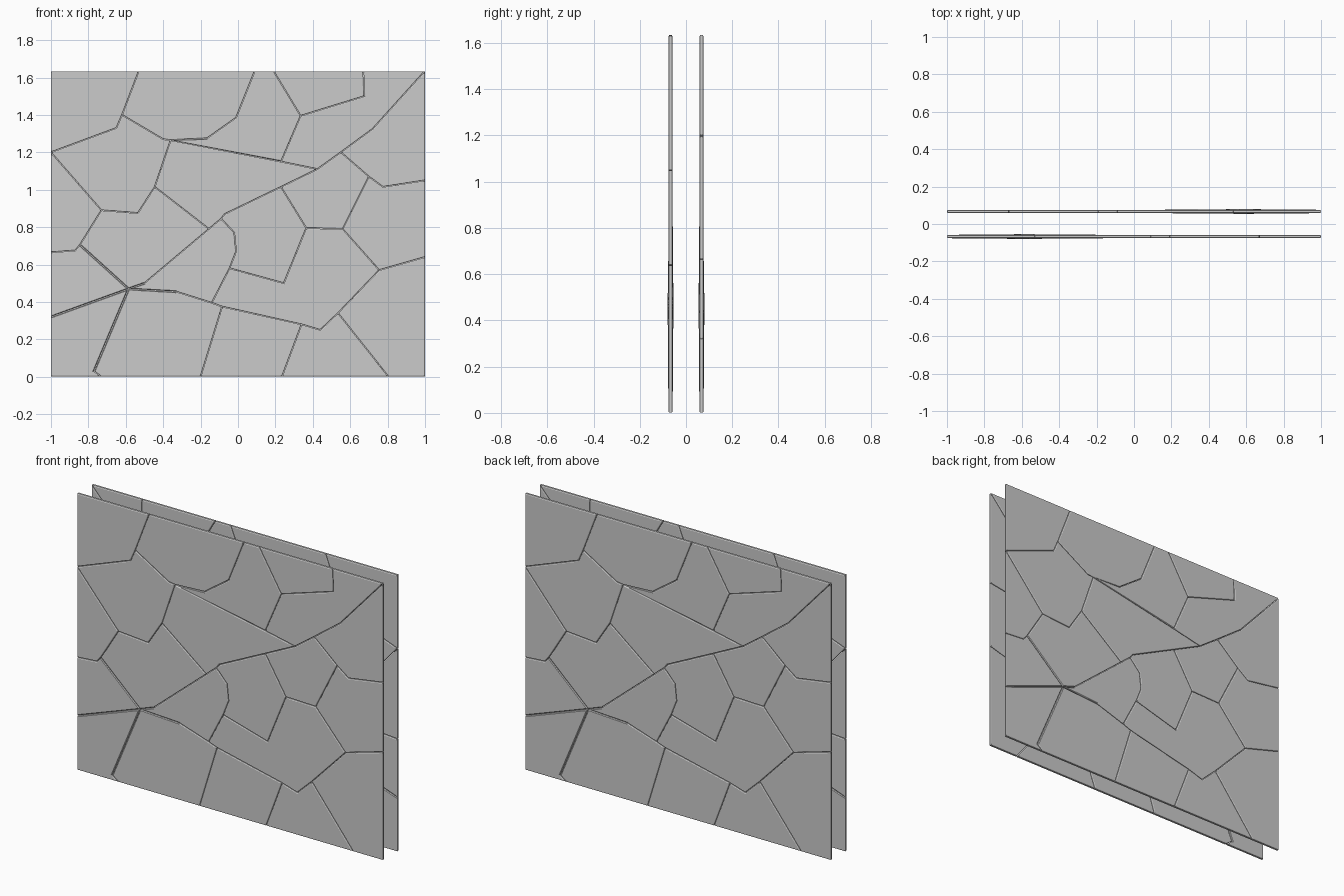
import bpy, bmesh, math
from mathutils import Vector

if "Cube" in bpy.data.objects:
    bpy.data.objects.remove(bpy.data.objects["Cube"])

links = {}          # crack network: point -> connected points


def crack(*pts):
    """Join (x, z) points into the crack network."""
    for a, b in zip(pts, pts[1:]):
        links.setdefault(a, set()).add(b)
        links.setdefault(b, set()).add(a)


# Shared junctions where several cracks meet
HUB, KNOT, TOP_R = (-.585, .47), (-.36, 1.265), (1, 1.635)
J1, J2, J3, J4 = (-.62, 1.40), (.23, 1.15), (.335, 1.395), (.425, 1.11)
J5, J6, J7, J8 = (.55, 1.20), (.70, 1.07), (.56, .79), (.365, .795)
J9, J10, J11 = (.23, 1.015), (-.09, .845), (-.155, .79)
J12, J13, J14 = (-.445, 1.015), (-.73, .89), (-.845, .705)
J15, J16, J17 = (-.045, .58), (-.14, .395), (-.085, .375)
J18, J19, J20 = (.34, .28), (.535, .34), (.755, .57)
LEFT = (-1, 1.20)

# Outer border, counter-clockwise, through every crack end
crack((-1, 0), (-.73, 0), (-.2, 0), (.235, 0), (.805, 0), (1, 0), (1, .64),
      (1, 1.05), TOP_R, (.67, 1.635), (.19, 1.635), (.09, 1.635),
      (-.53, 1.635), (-1, 1.635), LEFT, (-1, .665), (-1, .32), (-1, 0))

# Upper cracks
crack(LEFT, (-.65, 1.33), J1, (-.53, 1.635))
crack(J1, (-.40, 1.27), KNOT, (-.165, 1.275), (-.01, 1.385), (.09, 1.635))
crack(KNOT, J2, J4, J5, (.72, 1.325), TOP_R)
crack(J2, J3, (.19, 1.635))
crack(J3, (.675, 1.50), (.67, 1.635))
# Right-hand cracks
crack(J5, J6, (.775, 1.015), (1, 1.05))
crack(J6, J7, J20, (1, .64))
crack(J7, J8, J9)
# Middle cracks
crack(J4, J9, (-.07, .87), J10, J11, (-.5, .50), HUB)
crack(J10, (-.02, .77), (-.01, .67), J15, J16)
crack(J8, (.245, .50), J15)
# Left-hand cracks
crack(KNOT, J12, J11)
crack(J12, (-.535, .875), J13, LEFT)
crack(J13, J14, (-.87, .675), (-1, .665))
crack(J14, HUB, (-1, .32))
# Lower cracks
crack(HUB, (-.77, .03), (-.73, 0))
crack(HUB, (-.33, .455), J16, J17, (-.2, 0))
crack(J17, J18, (.44, .25), J19, (.805, 0))
crack(J18, (.235, 0))
crack(J19, J20)


def find_plates():
    """Walk the network and return each enclosed plate outline."""
    fan = {p: sorted(n, key=lambda q: math.atan2(q[1] - p[1], q[0] - p[0]))
           for p, n in links.items()}
    seen, plates = set(), []
    for start in [(a, b) for a in links for b in fan[a]]:
        u, v = start
        loop = []
        while (u, v) not in seen:
            seen.add((u, v))
            loop.append(Vector(u))
            around = fan[v]
            u, v = v, around[around.index(u) - 1]
        area = sum(a.cross(b) for a, b in zip(loop, loop[1:] + loop[:1])) if loop else 0
        if area > 0:
            plates.append(loop)
    return plates


def inset(loop, d):
    """Shrink an outline by d with mitred corners."""
    out = []
    for i, p in enumerate(loop):
        e1 = (p - loop[i - 1]).normalized()
        e2 = (loop[(i + 1) % len(loop)] - p).normalized()
        n1, n2 = Vector((-e1.y, e1.x)), Vector((-e2.y, e2.x))
        out.append(p + (n1 + n2) * d / max(1 + n1.dot(n2), .1))
    return out


# Plate edge section: (inset, offset from mid-plane)
SECTION = [(.006, -.009), (.0015, -.006), (.0015, .006), (.006, .009)]
MID_Y = -.067


def build_wall(name, turn):
    bm = bmesh.new()
    for loop in find_plates():
        rings = []
        for d, off in SECTION:
            ring = []
            for p, q in zip(loop, inset(loop, d)):
                swell = 1.4 if (p - Vector(HUB)).length < .01 else 1   # raised hub
                ring.append(bm.verts.new((q.x, MID_Y + off * swell, q.y)))
            rings.append(ring)
        bm.faces.new(rings[0])
        bm.faces.new(rings[-1][::-1])
        n = len(loop)
        for r, s in zip(rings, rings[1:]):
            for i in range(n):
                j = (i + 1) % n
                bm.faces.new((r[j], r[i], s[i], s[j]))
    bmesh.ops.recalc_face_normals(bm, faces=bm.faces)
    mesh = bpy.data.meshes.new(name)
    bm.to_mesh(mesh)
    bm.free()
    ob = bpy.data.objects.new(name, mesh)
    bpy.context.collection.objects.link(ob)
    ob.rotation_euler.z = turn


# Two matching cracked walls, the rear one turned half way round
build_wall("front_cracked_wall", 0)
build_wall("back_cracked_wall", math.pi)
